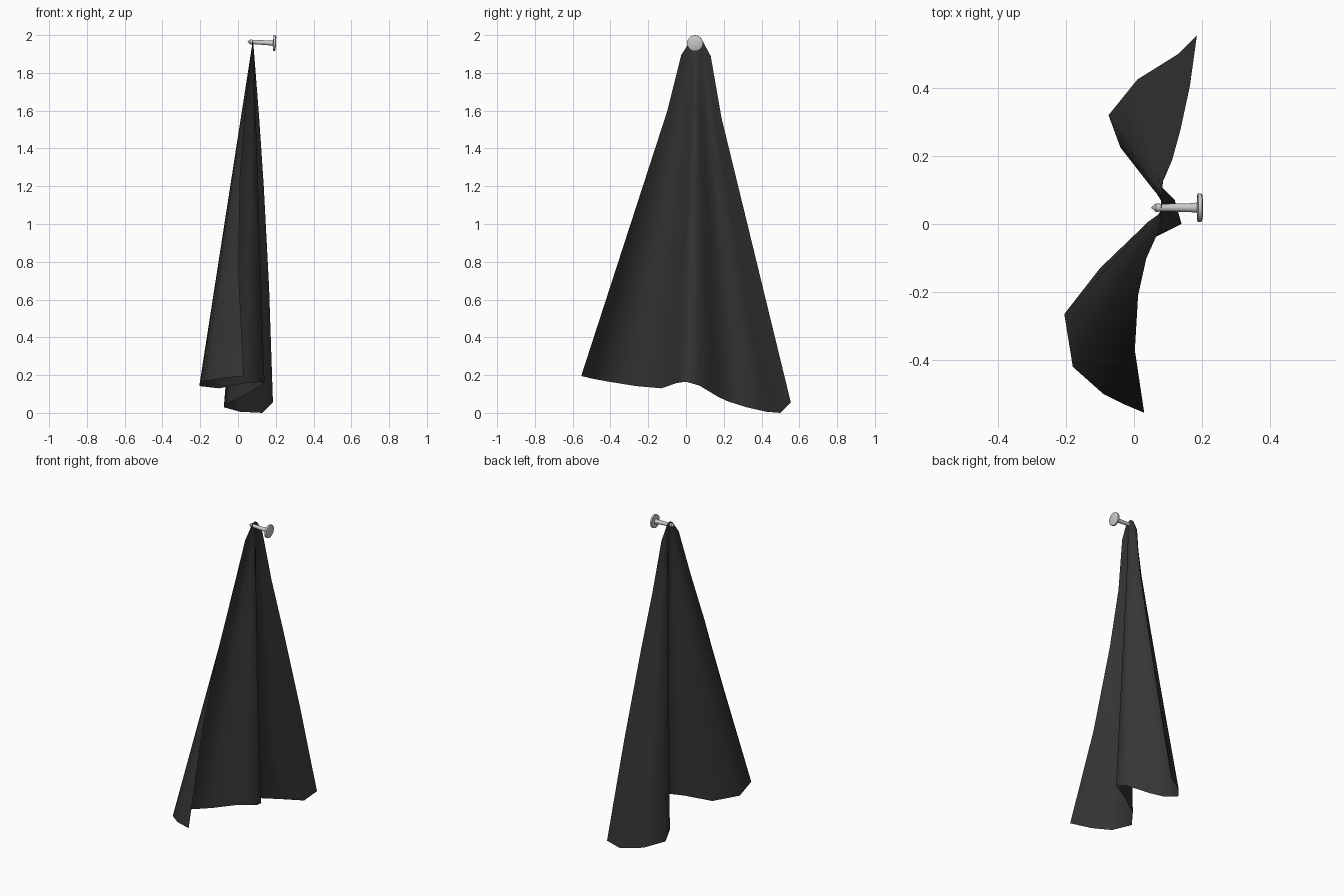
import bpy, bmesh, math
from mathutils import Vector, Matrix

if "Cube" in bpy.data.objects:
    bpy.data.objects.remove(bpy.data.objects["Cube"])


def material(name, value):
    m = bpy.data.materials.new(name)
    m.diffuse_color = (value, value, value, 1)
    m.use_nodes = True
    m.node_tree.nodes["Principled BSDF"].inputs["Base Color"].default_value = m.diffuse_color
    return m


def finish(bm, name, mat=None, angle=40):
    me = bpy.data.meshes.new(name)
    bm.to_mesh(me)
    bm.free()
    ob = bpy.data.objects.new(name, me)
    bpy.context.collection.objects.link(ob)
    if mat:
        me.materials.append(mat)
    bpy.ops.object.select_all(action='DESELECT')
    ob.select_set(True)
    bpy.context.view_layer.objects.active = ob
    bpy.ops.object.shade_smooth_by_angle(angle=math.radians(angle))
    return ob


# hanging cloth: wavy hem gathered up to a narrow pinch at the nail
hem = [(.03, -.555, .195), (-.03, -.53, .19), (-.09, -.50, .182),
       (-.18, -.42, .167), (-.205, -.265, .142), (-.10, -.13, .13),
       (.04, -.05, .158), (.14, 0, .165), (.12, .07, .145),
       (.07, .12, .115), (.02, .17, .085), (-.04, .225, .06),
       (-.075, .32, .03), (.01, .425, .006), (.13, .50, 0),
       (.185, .555, .055)]
levels = [0, .04, .21, .40, .68, 1]
n = len(hem) - 1
bm = bmesh.new()
rows = []
for f in levels:
    row = []
    for i, h in enumerate(hem):
        u = i / n
        top = Vector((.08, .02 + .07 * u, 1.965 + .022 * math.sin(math.pi * u)))
        p = top.lerp(Vector(h), f)
        # free side edges bow away from the straight line
        bow = 4 * f * (1 - f)
        p.x += bow * (-.05 * max(0, 1 - 5 * u) + .015 * max(0, 5 * u - 4))
        # rounded shoulders just under the pinch
        if f == .04:
            p.y += .045 * (u - .5)
        row.append(bm.verts.new(p))
    rows.append(row)
for a, b in zip(rows, rows[1:]):
    for i in range(n):
        bm.faces.new((a[i], b[i], b[i + 1], a[i + 1]))
finish(bm, "hanging_cloth", material("dark_cloth", .035), 80)

# nail: lathed around the x axis, with pointed tip and flat round head
profile = [(.05, 0), (.064, .013), (.08, .011), (.165, .013), (.185, .015),
           (.187, .042), (.198, .042), (.201, .036), (.201, 0)]
bm = bmesh.new()
vs = [bm.verts.new((x, 0, r)) for x, r in profile]
es = [bm.edges.new(e) for e in zip(vs, vs[1:])]
bmesh.ops.spin(bm, geom=vs + es, cent=(0, 0, 0), axis=(1, 0, 0),
               angle=2 * math.pi, steps=24)
bmesh.ops.remove_doubles(bm, verts=bm.verts, dist=.0005)
bmesh.ops.recalc_face_normals(bm, faces=bm.faces)
pivot = Matrix.Translation((.2, .048, 1.957))
tilt = Matrix.Rotation(math.radians(3), 4, 'Y')
bmesh.ops.transform(bm, matrix=pivot @ tilt @ Matrix.Translation((-.2, 0, 0)),
                    verts=bm.verts)
finish(bm, "nail")
